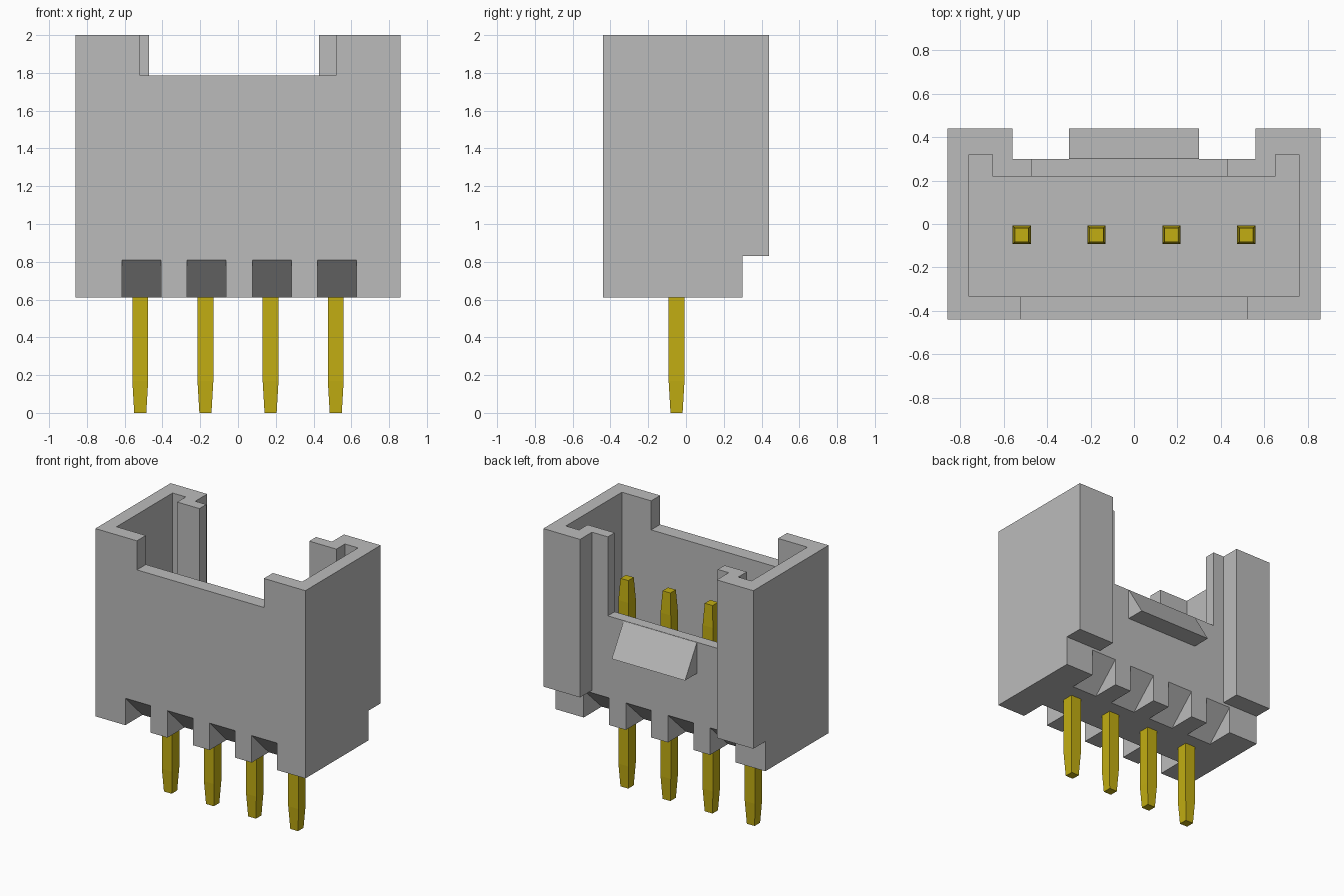
import bpy
import bmesh
from mathutils import Vector

cube = bpy.data.objects.get("Cube")
if cube:
    bpy.data.objects.remove(cube, do_unlink=True)


def material(name, color):
    m = bpy.data.materials.new(name)
    m.use_nodes = True
    m.diffuse_color = (*color, 1)
    bsdf = next(n for n in m.node_tree.nodes if n.type == "BSDF_PRINCIPLED")
    bsdf.inputs["Base Color"].default_value = (*color, 1)
    return m


GREY = material("housing grey", (0.5, 0.5, 0.5))
GOLD = material("pin gold", (0.54, 0.42, 0.006))


def add_object(name, bm, mat):
    bmesh.ops.recalc_face_normals(bm, faces=bm.faces)
    mesh = bpy.data.meshes.new(name)
    bm.to_mesh(mesh)
    bm.free()
    mesh.materials.append(mat)
    ob = bpy.data.objects.new(name, mesh)
    bpy.context.collection.objects.link(ob)
    return ob


def prism(name, profile, axis, lo, hi, mat=GREY):
    """Extrude a 2D profile, given in the other two axes, from lo to hi."""
    def place(p):
        c = list(p)
        c.insert(axis, lo)
        return c
    bm = bmesh.new()
    face = bm.faces.new([bm.verts.new(place(p)) for p in profile])
    new = bmesh.ops.extrude_face_region(bm, geom=[face])["geom"]
    move = Vector((0, 0, 0))
    move[axis] = hi - lo
    bmesh.ops.translate(bm, vec=move, verts=[v for v in new if isinstance(v, bmesh.types.BMVert)])
    return add_object(name, bm, mat)


def box(name, x, y, z):
    return prism(name, [(x[0], y[0]), (x[1], y[0]), (x[1], y[1]), (x[0], y[1])], 2, *z)


def mirrored(half):
    return half + [(-x, v) for x, v in reversed(half)]


PITCH = 0.345
PIN_X = [(i - 1.5) * PITCH for i in range(4)]

# Housing block and the shapes cut from it
housing = box("housing", (-0.86, 0.86), (-0.44, 0.44), (0.61, 2))
cutters = [
    # recess in the back, with a step under both corner columns
    prism("back_recess", mirrored([(1, 0.5), (1, 0.83), (0.56, 0.83), (0.56, 2.2)]), 1, 0.3, 0.6),
    # cavity with pockets in its back corners
    prism("cavity", mirrored([(0.76, -0.335), (0.76, 0.32), (0.652, 0.32), (0.652, 0.22)]),
          2, 0.9, 2.3),
    box("front_notch", (-0.52, 0.52), (-0.6, -0.2), (1.785, 2.2)),
    box("back_notch", (-0.47, 0.43), (0.1, 0.5), (1.415, 2.2)),
]
# Sloped notches along the lower front and back edges
front_slope = [(-0.54, 0.91), (-0.14, 0.51), (-0.54, 0.51)]
back_slope = [(0.315, 0.825), (0, 0.525), (0, 0.5), (0.315, 0.5)]
for x in PIN_X:
    for slope in (front_slope, back_slope):
        cutters.append(prism("edge_notch", slope, 0, x - 0.097, x + 0.11))

for c in cutters:
    c.hide_render = True
    mod = housing.modifiers.new(c.name, "BOOLEAN")
    mod.operation = "DIFFERENCE"
    mod.solver = "EXACT"
    mod.object = c
bpy.context.view_layer.update()
cut = bpy.data.meshes.new_from_object(housing.evaluated_get(bpy.context.evaluated_depsgraph_get()))
housing.modifiers.clear()
housing.data = cut
for c in cutters:
    bpy.data.objects.remove(c, do_unlink=True)

# Latch wedge on the back wall
prism("latch_wedge", [(0.29, 1.185), (0.44, 1.185), (0.302, 1.413), (0.29, 1.413)], 0, -0.3, 0.3)


# Square pins, tapered at both ends
def pin(name, x, y):
    bm = bmesh.new()
    rings = []
    for z, r in ((0, 0.032), (0.17, 0.042), (1.38, 0.042), (1.54, 0.032)):
        rings.append([bm.verts.new((x + sx * r, y + sy * r, z))
                      for sx, sy in ((-1, -1), (1, -1), (1, 1), (-1, 1))])
    for a, b in zip(rings, rings[1:]):
        for i in range(4):
            j = (i + 1) % 4
            bm.faces.new((a[i], a[j], b[j], b[i]))
    bm.faces.new(rings[0])
    bm.faces.new(rings[-1])
    return add_object(name, bm, GOLD)


for n, x in enumerate(PIN_X, 1):
    pin(f"pin_{n}", x, -0.05)
